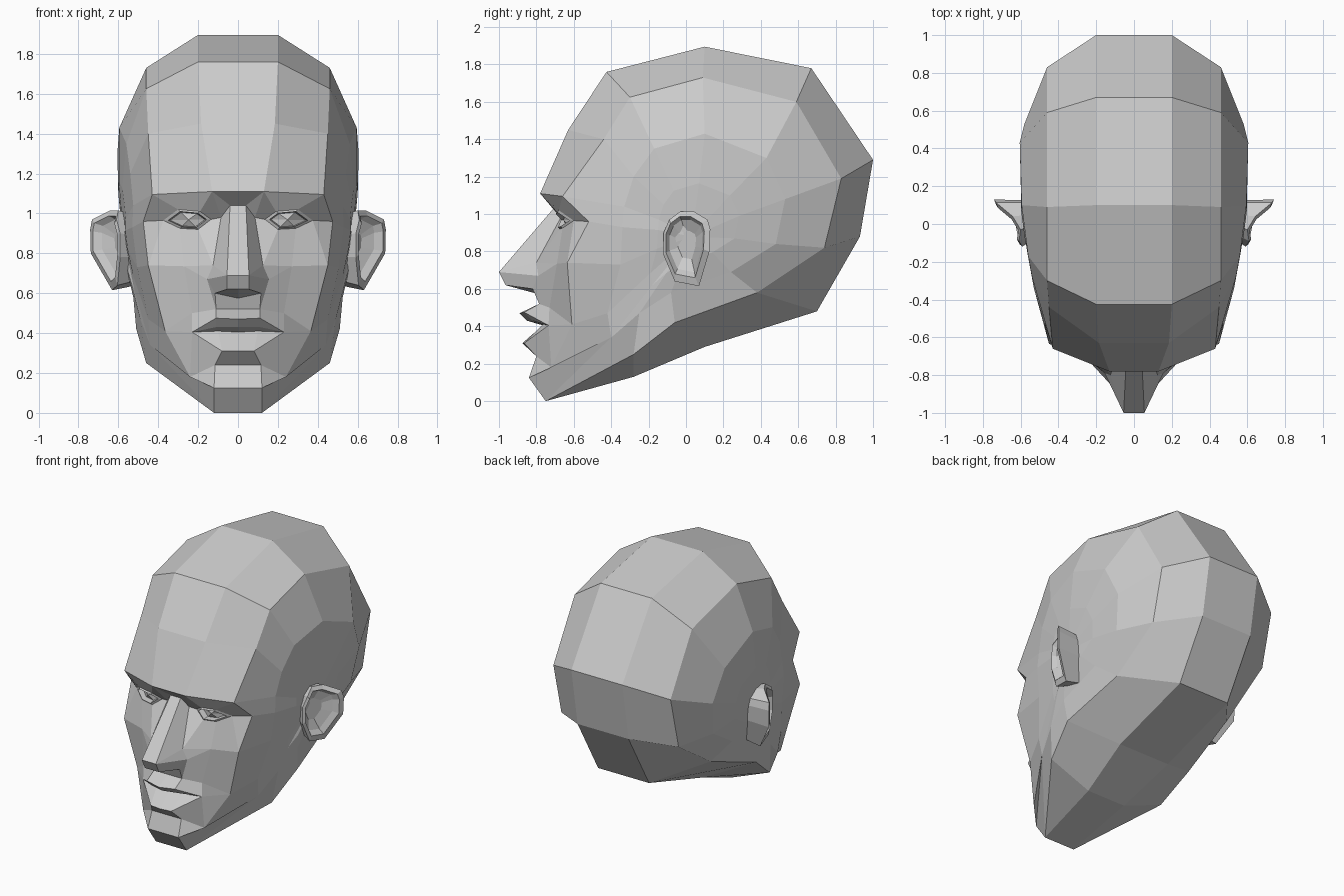
import bpy, bmesh
from mathutils import Vector

if "Cube" in bpy.data.objects:
    bpy.data.objects.remove(bpy.data.objects["Cube"])


class Half:
    """Collects faces for the x >= 0 half, welding equal points, then mirrors."""
    def __init__(self):
        self.bm, self.cache = bmesh.new(), {}

    def vert(self, p):
        k = tuple(round(c, 4) for c in p)
        if k not in self.cache:
            self.cache[k] = self.bm.verts.new(k)
        return self.cache[k]

    def face(self, *pts):
        vs = list(dict.fromkeys(self.vert(p) for p in pts))
        if len(vs) > 2 and not self.bm.faces.get(vs):
            self.bm.faces.new(vs)

    def bridge(self, a, b, closed=False):
        n = len(a)
        for i in range(n if closed else n - 1):
            j = (i + 1) % n
            self.face(a[i], a[j], b[j], b[i])

    def finish(self, name):
        bm = self.bm
        geo = bm.verts[:] + bm.edges[:] + bm.faces[:]
        dup = bmesh.ops.duplicate(bm, geom=geo)["geom"]
        for v in dup:
            if isinstance(v, bmesh.types.BMVert):
                v.co.x *= -1
        bmesh.ops.remove_doubles(bm, verts=bm.verts[:], dist=0.0005)
        bmesh.ops.recalc_face_normals(bm, faces=bm.faces[:])
        me = bpy.data.meshes.new(name)
        bm.to_mesh(me)
        bm.free()
        bpy.context.collection.objects.link(bpy.data.objects.new(name, me))


def mid(p):
    return (0, p[1], p[2])


def inset(ring, s, push):
    c = sum((Vector(p) for p in ring), Vector()) / len(ring)
    return [tuple(c + (Vector(p) - c) * s + Vector(push)) for p in ring]


# Skull: centre band, from brow over the crown to the underside of the chin
A = [(.13, -.78, 1.11), (.185, -.63, 1.45), (.2, -.425, 1.76), (.2, .1, 1.895),
     (.2, .67, 1.78), (.2, 1, 1.29), (.2, .93, .88), (.2, .7, .48),
     (.2, .1, .29), (.15, -.28, .13), (.12, -.75, 0)]
# Border of the side panel, continuing up the edge of the face
B = [(.43, -.66, 1.095), (.45, -.44, 1.4), (.46, -.3, 1.625), (.46, .09, 1.73),
     (.46, .59, 1.6), (.46, .83, 1.19), (.46, .74, .82), (.46, .38, .58),
     (.51, -.06, .42), (.46, -.28, .25), A[10], (.12, -.84, .125),
     (.24, -.72, .18), (.365, -.61, .41), (.45, -.635, .74), (.475, -.52, .96)]
# Inner ring of the side panel
jaw = (.44, -.4, .34)
C = [(.525, -.33, 1.04), (.54, -.28, 1.2), (.56, -.17, 1.35), (.595, .1, 1.43),
     (.605, .43, 1.3), (.58, .53, 1.08), (.55, .48, .84), (.53, .24, .69),
     (.525, -.08, .58), (.49, -.25, .47), jaw, jaw, jaw,
     (.45, -.42, .47), (.505, -.35, .73), (.53, -.34, .93)]
D = [tuple(Vector((.6, .04, .9)).lerp(Vector(p), .5)) for p in C]
D = [(min(p[0], .6 if p[2] > .95 else .57), p[1], p[2]) for p in D]

head = Half()
head.bridge([mid(p) for p in A], A)
head.bridge(A, B[:11])
head.bridge(B, C, True)
head.bridge(C, D, True)
for i in range(16):
    head.face(D[i], D[(i + 1) % 16], (.575, .03, .88))

# Face landmarks: n nose, w nostril wing, k cheek, u/m/l lips, c chin
P = {
    "n0": (.04, -.7, 1.04), "n1": (.055, -1, .69), "n2": (.055, -.965, .62),
    "s": (.085, -.67, .98), "w0": (.125, -.8, .74), "w1": (.155, -.79, .67),
    "w2": (.115, -.82, .6), "nb": (0, -.8, .575), "k": (.27, -.69, .735),
    "ph": (.11, -.785, .52), "lf": (.23, -.73, .5), "u": (.11, -.865, .475),
    "u0": (0, -.89, .47), "v": (.11, -.82, .43), "v0": (0, -.85, .43),
    "m": (.1, -.765, .41), "m0": (0, -.765, .405), "q": (.23, -.735, .405),
    "l": (.08, -.865, .31), "l0": (0, -.875, .31), "c": (.115, -.8, .24),
}
eye = [(.135, -.655, .97), (.19, -.69, 1.01), (.3, -.68, 1.02),
       (.375, -.6, .965), (.29, -.66, .925), (.2, -.675, .92)]
P.update({f"e{i}": p for i, p in enumerate(eye)})
P.update(a=A[0], b=B[0], cb=B[10], cf=B[11], cs=B[12], j=B[13], ch=B[14], t=B[15])
P.update({k + "c": mid(P[k]) for k in ("a", "n0", "n1", "n2", "ph", "c", "cf", "cb")})

FACES = {
    "brow": "a b e2 e1,b t e3 e2,ac a n0 n0c,a s n0,a e1 e0 s",
    "nose": "n0c n0 n1 n1c,n1c n1 n2 n2c,n0 s w0 n1,n1 w0 w1,n1 w1 w2 n2,n2c n2 w2 nb",
    "cheek": "s e0 e5 w0,e5 e4 k w0,e3 t ch,e4 e3 ch k,w0 k w1,w1 k lf ph,w1 ph w2,"
             "k ch j lf,lf j q",
    "mouth": "nb w2 ph phc,phc ph u u0,ph lf q u,u0 u v v0,u q v,v0 v m m0,v q m,"
             "m0 m l l0,m q l",
    "chin": "q j cs,q cs c l,l0 l c cc,c cs cf,cc c cf cfc,cfc cf cb cbc",
}
for group in FACES.values():
    for f in group.split(","):
        head.face(*(P[k] for k in f.split()))

# Eyelids and eyes
lid = inset(eye, .8, (0, -.012, 0))
rim = inset(eye, .72, (0, .03, 0))
head.bridge(eye, lid, True)
head.bridge(lid, rim, True)
for i in range(6):
    head.face(rim[i], rim[(i + 1) % 6], inset(eye, 0, (0, .005, 0))[0])
head.finish("head")

# Ears: slanted rim, inner bowl and a back that runs into the head
outline = [(-.12, .9), (-.09, .97), (-.03, 1.015), (.04, 1.015), (.115, .97), (.13, .92),
           (.125, .8), (.07, .615), (-.06, .64), (-.12, .78)]


def ear_x(y, z):
    return .585 + .15 * (y + .13) / .25 * min(1, max(.3, (z - .5) / .3))


outer = [(ear_x(y, z) - (.045 if z > 1 else 0), y, z) for y, z in outline]
ear = Half()
back = [(.53, p[1] * .8 + .02, .82 + (p[2] - .82) * .9) for p in outer]
inner = inset(outer, .82, (.004, -.01, 0))
groove = inset(outer, .7, (-.03, -.005, 0))
bowl = inset(outer, .38, (-.065, 0, -.01))
for r0, r1 in ((back, outer), (outer, inner), (inner, groove), (groove, bowl)):
    ear.bridge(r0, r1, True)
ear.face(*bowl)
ear.finish("ears")
